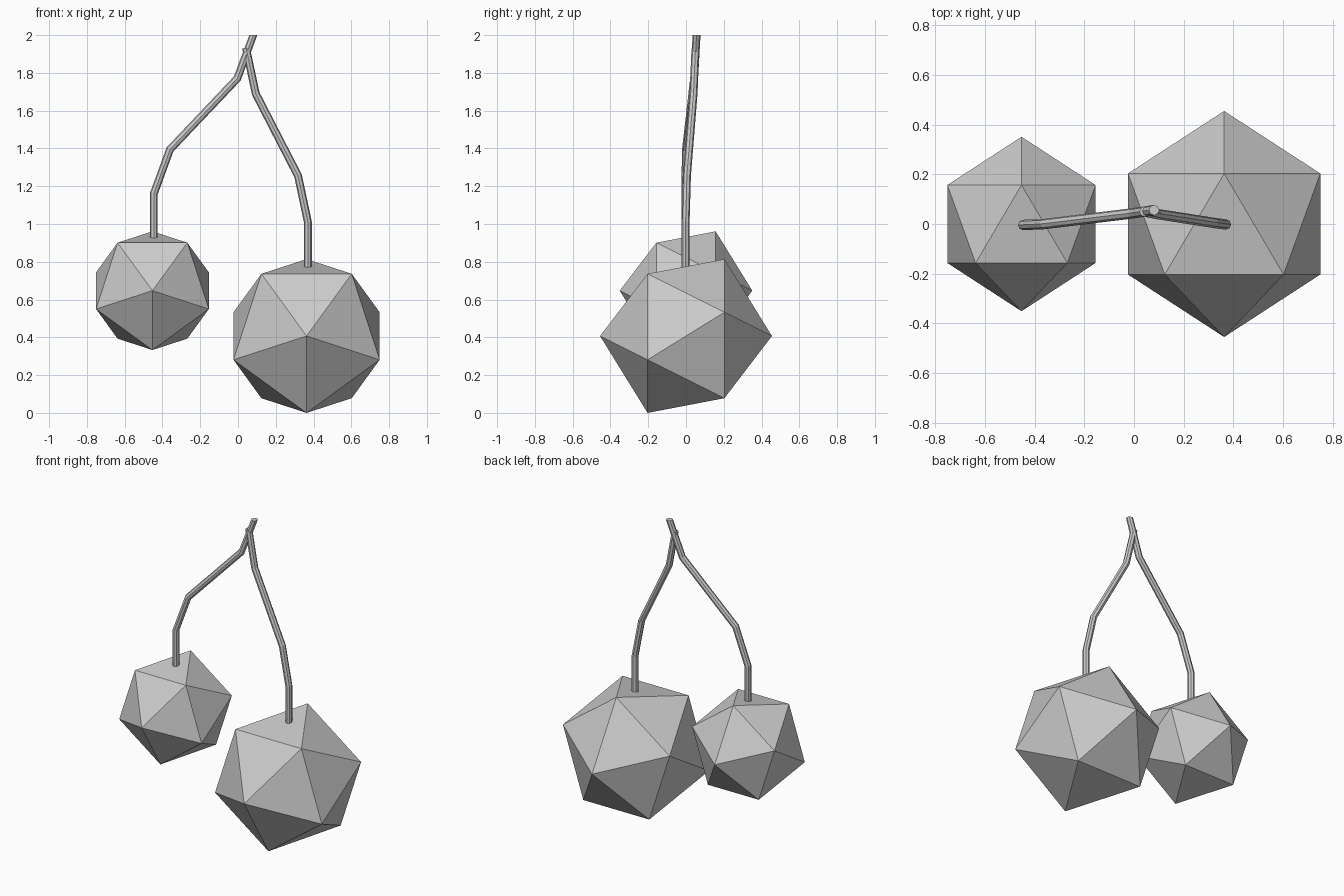
import bpy, bmesh, math
from mathutils import Vector

if "Cube" in bpy.data.objects:
    bpy.data.objects.remove(bpy.data.objects["Cube"])


def finish(bm, name):
    bmesh.ops.recalc_face_normals(bm, faces=bm.faces[:])
    mesh = bpy.data.meshes.new(name)
    bm.to_mesh(mesh)
    bm.free()
    obj = bpy.data.objects.new(name, mesh)
    bpy.context.collection.objects.link(obj)
    return obj


# Faceted fruit: an icosahedron with its poles along y and a vertex lowest
def fruit(name, center, radius):
    bm = bmesh.new()
    bmesh.ops.create_icosphere(bm, subdivisions=1, radius=radius)
    for v in bm.verts:
        v.co = Vector((v.co.y, v.co.z, v.co.x)) + Vector(center)
    finish(bm, name)


# Stem: low-poly tube along a path, with level ends and mitred bends
def stem(name, path, radius=0.021, sides=8):
    pts = [Vector(p) for p in path]
    bm = bmesh.new()
    rings = []
    for i, p in enumerate(pts):
        if i in (0, len(pts) - 1):
            normal = Vector((0, 0, -1))
        else:
            normal = ((pts[i + 1] - p).normalized() + (p - pts[i - 1]).normalized()).normalized()
        u = Vector((0, 1, 0)).cross(normal).normalized()
        w = normal.cross(u)
        ring = []
        for k in range(sides):
            a = 2 * math.pi * k / sides
            ring.append(bm.verts.new(p + radius * (math.cos(a) * u + math.sin(a) * w)))
        rings.append(ring)
    for a, b in zip(rings, rings[1:]):
        for k in range(sides):
            n = (k + 1) % sides
            bm.faces.new((a[k], a[n], b[n], b[k]))
    bm.faces.new(rings[0])
    bm.faces.new(rings[-1])
    finish(bm, name)


# Fruits
fruit("large_fruit", (0.363, 0, 0.407), 0.455)
fruit("small_fruit", (-0.453, 0, 0.647), 0.351)

# Stems joined near the top
stem("main_stem", [(0.081, 0.056, 2.0), (-0.004, 0.043, 1.77), (-0.36, 0, 1.395),
                   (-0.446, -0.004, 1.16), (-0.446, -0.004, 0.92)])
stem("side_stem", [(0.043, 0.05, 1.93), (0.094, 0.04, 1.69), (0.318, 0.005, 1.255),
                   (0.37, -0.002, 1.01), (0.37, -0.002, 0.77)])
